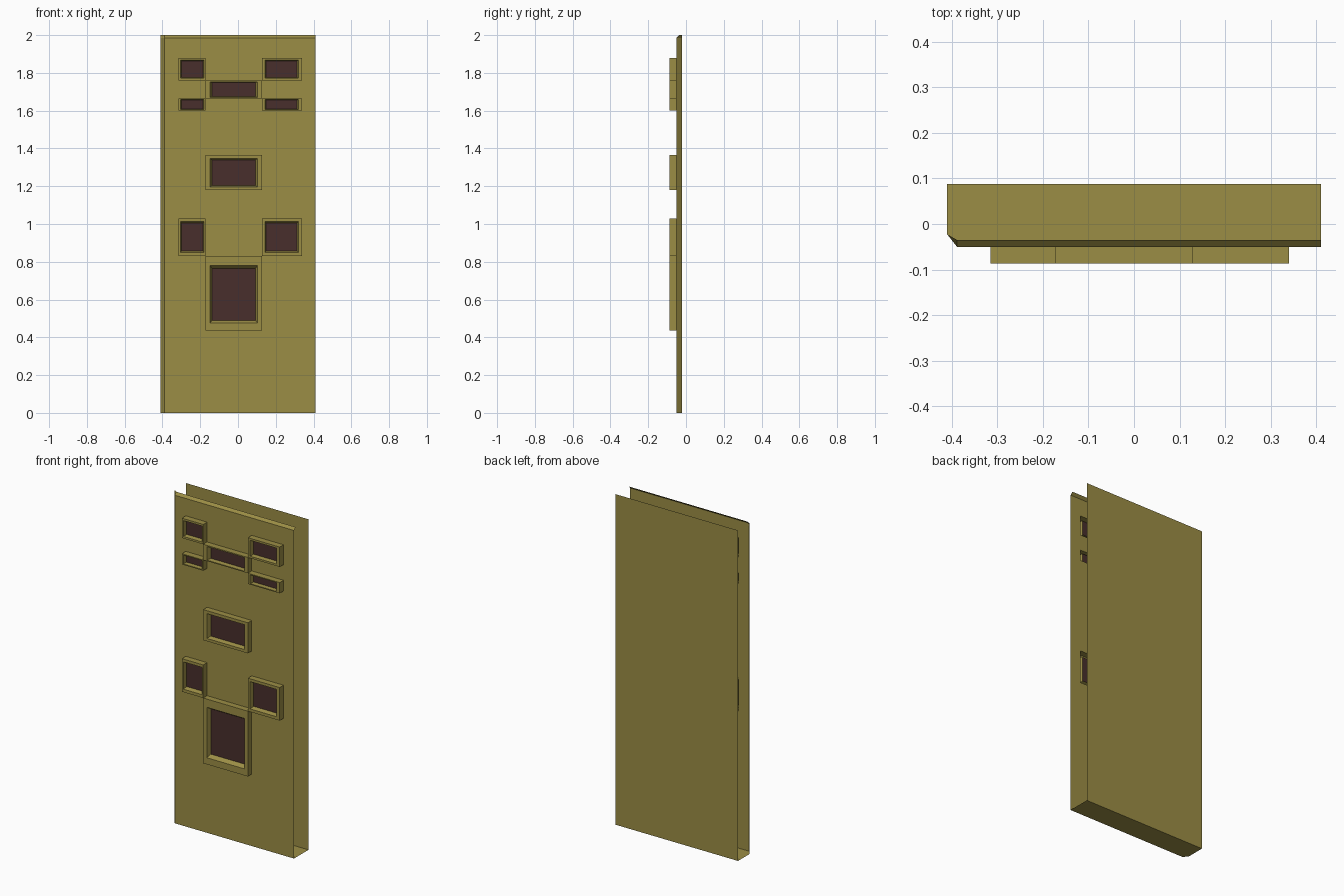
import bpy, bmesh

if "Cube" in bpy.data.objects:
    bpy.data.objects.remove(bpy.data.objects["Cube"])

def material(name, color):
    m = bpy.data.materials.new(name)
    m.diffuse_color = (*color, 1)
    m.use_nodes = True
    m.node_tree.nodes["Principled BSDF"].inputs["Base Color"].default_value = m.diffuse_color
    return m

PAINT = material("olive_paint", (0.33, 0.27, 0.06))
DARK = material("dark_brown", (0.065, 0.028, 0.025))

FRONT, BACK, RAISED, PANE = -0.05, 0.088, -0.087, -0.063
W, H = 0.41, 2.0

def add_mesh(name, verts, faces, mats=(PAINT,), slots=None):
    me = bpy.data.meshes.new(name)
    me.from_pydata(verts, [], faces)
    for m in mats:
        me.materials.append(m)
    for i, s in enumerate(slots or []):
        me.polygons[i].material_index = s
    ob = bpy.data.objects.new(name, me)
    bpy.context.collection.objects.link(ob)
    return ob

# Frame columns and rows: outer span, inner opening span
LEFT = (-0.315, -0.172, -0.304, -0.18)
MID = (-0.172, 0.127, -0.148, 0.103)
RIGHT = (0.127, 0.34, 0.142, 0.32)
TOP_ROW = (1.76, 1.88, 1.772, 1.868)
SLOT_ROW = (1.60, 1.665, 1.606, 1.659)
FRAMES = [
    (LEFT, TOP_ROW), (RIGHT, TOP_ROW),
    (MID, (1.665, 1.76, 1.671, 1.753)),
    (LEFT, SLOT_ROW), (RIGHT, SLOT_ROW),
    (MID, (1.18, 1.365, 1.197, 1.347)),
    (LEFT, (0.83, 1.03, 0.848, 1.013)), (RIGHT, (0.83, 1.03, 0.848, 1.013)),
    (MID, (0.435, 0.83, 0.475, 0.78)),
]

# Front panel: grid sheet with frame openings, bevelled left and top edges
xs = sorted({-W, -0.388, W} | {v for c, _ in FRAMES for v in c[:2]})
zs = sorted({0.0, 1.985, H} | {v for _, r in FRAMES for v in r[:2]})

def depth(x, z):
    return max(FRONT, -0.022 if x == -W else FRONT, -0.035 if z == H else FRONT)

def is_open(x, z):
    return any(c[0] < x < c[1] and r[0] < z < r[1] for c, r in FRAMES)

n = len(xs)
verts = [(x, depth(x, z), z) for z in zs for x in xs]
faces = []
for j in range(len(zs) - 1):
    for i in range(n - 1):
        if not is_open((xs[i] + xs[i + 1]) / 2, (zs[j] + zs[j + 1]) / 2):
            a = j * n + i
            faces.append((a, a + 1, a + 1 + n, a + n))
panel = add_mesh("front_panel", verts, faces)
bm = bmesh.new()
bm.from_mesh(panel.data)
bmesh.ops.delete(bm, geom=[v for v in bm.verts if not v.link_faces], context='VERTS')
bm.to_mesh(panel.data)
bm.free()

# Back sheet
add_mesh("back_panel", [(-W, BACK, 0), (W, BACK, 0), (W, BACK, H), (-W, BACK, H)],
         [(3, 2, 1, 0)])

# Bottom plate with the clipped left corner
add_mesh("bottom_plate", [(-W, BACK, 0), (W, BACK, 0), (W, FRONT, 0),
                          (-0.388, FRONT, 0), (-W, -0.022, 0)], [(0, 1, 2, 3, 4)])

# Raised frames, each with a recessed dark pane
def ring(x0, x1, z0, z1, y):
    return [(x0, y, z0), (x1, y, z0), (x1, y, z1), (x0, y, z1)]

def frame(index, col, row):
    x0, x1, ix0, ix1 = col
    z0, z1, iz0, iz1 = row
    dx, dz = 0.04 * (ix1 - ix0), 0.05 * (iz1 - iz0)
    v = ring(x0, x1, z0, z1, FRONT) + ring(x0, x1, z0, z1, RAISED)
    v += ring(ix0, ix1, iz0, iz1, RAISED)
    v += ring(ix0 + dx, ix1 - dx, iz0 + dz, iz1 - dz, PANE)
    f = [(k + i, k + (i + 1) % 4, k + 4 + (i + 1) % 4, k + 4 + i)
         for k in (0, 4, 8) for i in range(4)]
    f.append((12, 13, 14, 15))
    add_mesh(f"raised_frame_{index}", v, f, (PAINT, DARK), [0] * 12 + [1])

for k, (c, r) in enumerate(FRAMES, 1):
    frame(k, c, r)
